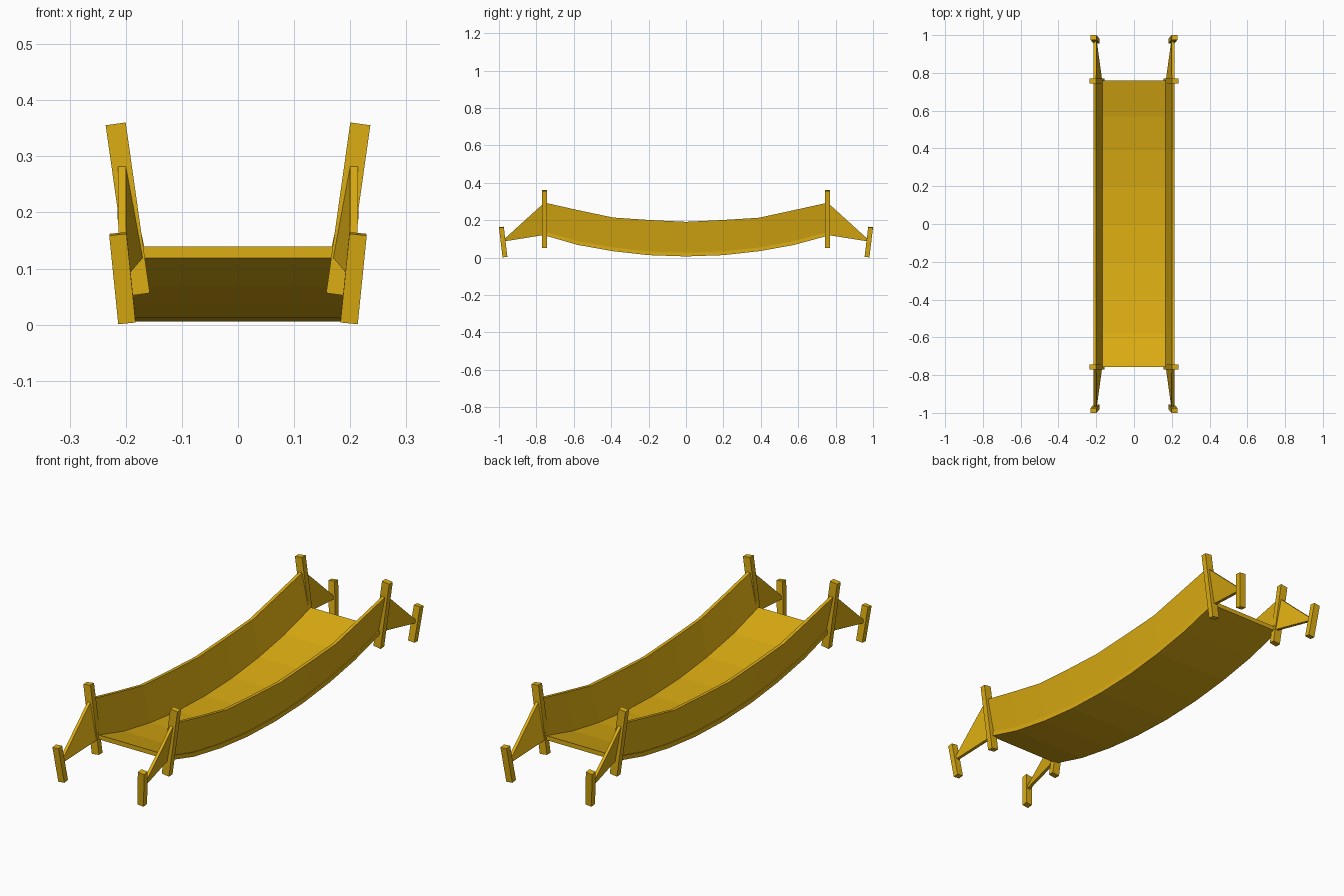
import bpy
from mathutils import Vector

if "Cube" in bpy.data.objects:
    bpy.data.objects.remove(bpy.data.objects["Cube"])

wood = bpy.data.materials.new("golden_wood")
wood.diffuse_color = (0.72, 0.42, 0.006, 1)
wood.use_nodes = True
wood.node_tree.nodes["Principled BSDF"].inputs["Base Color"].default_value = wood.diffuse_color


def loft(name, sections):
    """Skin a run of four-cornered sections and cap both ends."""
    verts = [v for s in sections for v in s]
    n = len(sections)
    faces = [(0, 1, 2, 3), tuple(4 * (n - 1) + k for k in (3, 2, 1, 0))]
    for i in range(n - 1):
        a, b = 4 * i, 4 * i + 4
        for k in range(4):
            j = (k + 1) % 4
            faces.append((a + k, b + k, b + j, a + j))
    me = bpy.data.meshes.new(name)
    me.from_pydata(verts, [], faces)
    me.materials.append(wood)
    ob = bpy.data.objects.new(name, me)
    bpy.context.collection.objects.link(ob)
    # make normals face outward
    import bmesh
    bm = bmesh.new()
    bm.from_mesh(me)
    bmesh.ops.recalc_face_normals(bm, faces=bm.faces)
    bm.to_mesh(me)
    bm.free()
    return ob


def post(name, bottom, top, wx, wy):
    """Square post leaning from bottom centre to top centre."""
    b, t = Vector(bottom), Vector(top)
    axis = (t - b).normalized()
    u = Vector((1, 0, 0))
    u = (u - axis * u.dot(axis)).normalized() * wx / 2
    v = axis.cross(u).normalized() * wy / 2
    return loft(name, [[c - u - v, c + u - v, c + u + v, c - u + v] for c in (b, t)])


# Sagging deck: (y, underside height)
sag = [(-0.757, 0.119), (-0.58, 0.068), (-0.39, 0.034), (-0.2, 0.013), (0, 0.006),
       (0.2, 0.013), (0.39, 0.034), (0.57, 0.066), (0.76, 0.117)]
T, W = 0.02, 0.187
loft("deck", [[(-W, y, z), (W, y, z), (W, y, z + T), (-W, y, z + T)] for y, z in sag])

# Upper edge of the side panels, straight between every second deck point
tops = [0.294, 0.254, 0.214, 0.201, 0.191, 0.201, 0.213, 0.252, 0.294]

for s, side in ((-1, "left"), (1, "right")):
    # Outward-leaning side panels
    loft(side + "_panel", [[(s * 0.167, y, z + T), (s * 0.183, y, z + T),
                            (s * 0.215, y, h), (s * 0.200, y, h)]
                           for (y, z), h in zip(sag, tops)])
    for e, end in ((-1, "front"), (1, "back")):
        tag = side + "_" + end
        # Tall post at the deck end
        post(tag + "_tall_post", (s * 0.175, e * 0.757, 0.054),
             (s * 0.218, e * 0.757, 0.358), 0.036, 0.026)
        # Short anchor post
        post(tag + "_anchor_post", (s * 0.198, e * 0.968, 0.004),
             (s * 0.214, e * 0.987, 0.162), 0.031, 0.026)
        # Tapering fin between the posts
        loft(tag + "_fin", [
            [(s * 0.168, e * 0.757, 0.121), (s * 0.183, e * 0.757, 0.121),
             (s * 0.214, e * 0.757, 0.294), (s * 0.200, e * 0.757, 0.294)],
            [(s * 0.198, e * 0.975, 0.086), (s * 0.212, e * 0.975, 0.086),
             (s * 0.213, e * 0.975, 0.096), (s * 0.199, e * 0.975, 0.096)]])
